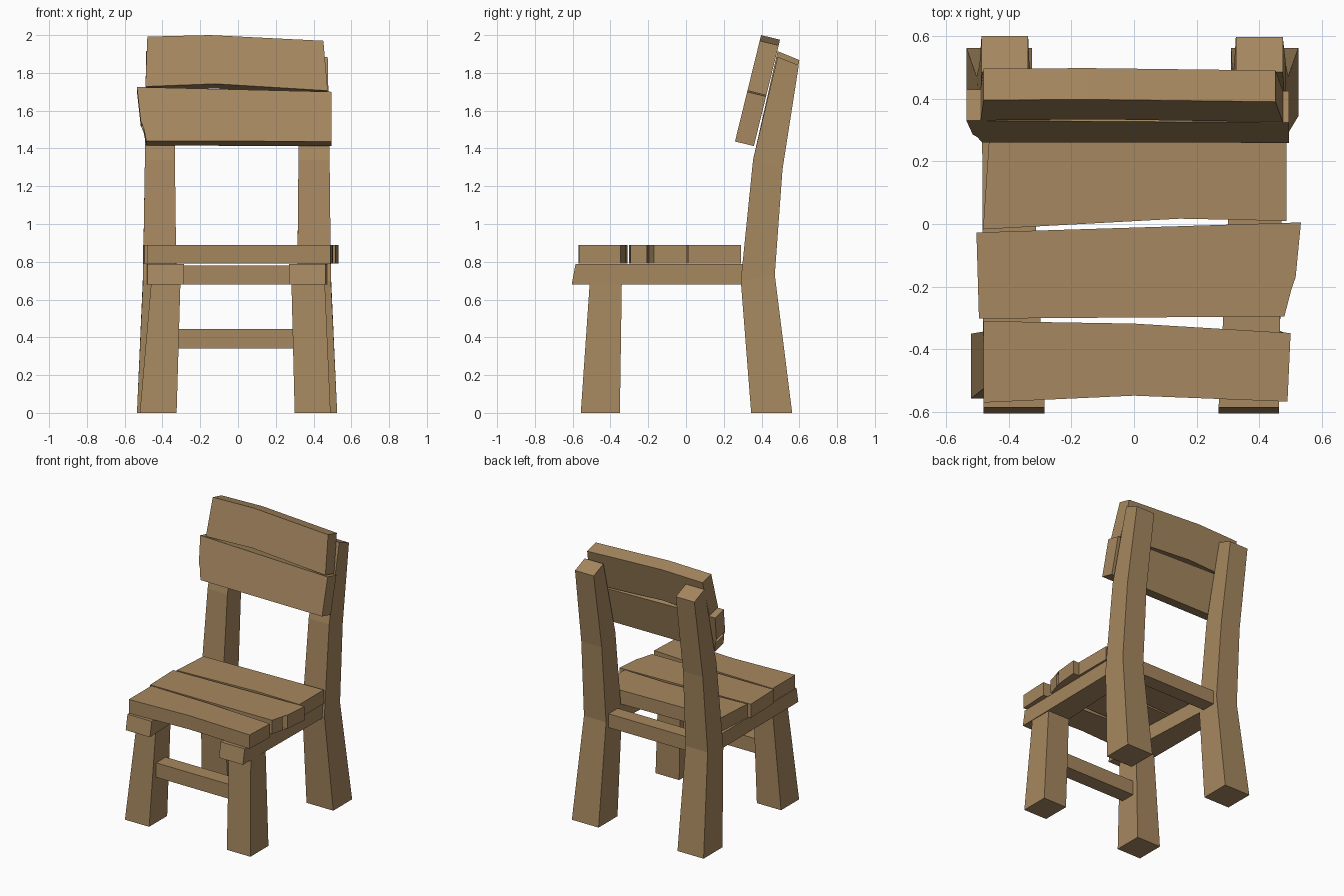
import bpy, bmesh, math
from mathutils import Vector

if "Cube" in bpy.data.objects:
    bpy.data.objects.remove(bpy.data.objects["Cube"])

wood = bpy.data.materials.new("brown wood")
wood.diffuse_color = (0.38, 0.245, 0.115, 1)
wood.use_nodes = True
wood.node_tree.nodes["Principled BSDF"].inputs["Base Color"].default_value = wood.diffuse_color


def loft(name, rings):
    """Solid through a list of equal-length point rings, capped at both ends."""
    bm = bmesh.new()
    vs = [[bm.verts.new(p) for p in r] for r in rings]
    n = len(rings[0])
    for a, b in zip(vs, vs[1:]):
        for i in range(n):
            j = (i + 1) % n
            bm.faces.new((a[i], a[j], b[j], b[i]))
    caps = [bm.faces.new(vs[0]), bm.faces.new(vs[-1])]
    bmesh.ops.triangulate(bm, faces=[c for c in caps if len(c.verts) > 4])
    bmesh.ops.recalc_face_normals(bm, faces=bm.faces)
    me = bpy.data.meshes.new(name)
    bm.to_mesh(me)
    bm.free()
    me.materials.append(wood)
    ob = bpy.data.objects.new(name, me)
    bpy.context.collection.objects.link(ob)
    return ob


def leg_ring(x0, x1, y0, y1, z0, z1=None):
    """Leg section; z0 is the front edge height, z1 the back edge height."""
    z1 = z0 if z1 is None else z1
    return [(x0, y0, z0), (x1, y0, z0), (x1, y1, z1), (x0, y1, z1)]


def rail_ring(x0, x1, yb, yt):
    """Side rail section, with slanted end from bottom to top."""
    return [(x0, yb, 0.68), (x1, yb, 0.68), (x1, yt, 0.788), (x0, yt, 0.788)]


# front legs
for side, b, t in (("left", (-0.52, -0.325), (-0.46, -0.305)),
                   ("right", (0.30, 0.49), (0.283, 0.46))):
    loft("front_leg_" + side, [leg_ring(*b, -0.557, -0.35, 0),
                               leg_ring(*t, -0.51, -0.34, 0.685)])

# bent back legs
for side, xs, top in (
        ("left", ((-0.535, -0.325), (-0.503, -0.326), (-0.493, -0.334), (-0.487, -0.338)),
         (0.485, 0.60, 1.915, 1.868)),
        ("right", ((0.31, 0.525), (0.314, 0.492), (0.32, 0.485), (0.325, 0.475)),
         (0.485, 0.597, 1.885, 1.84))):
    loft("back_leg_" + side, [leg_ring(*xs[0], 0.345, 0.562, 0),
                              leg_ring(*xs[1], 0.29, 0.47, 0.70, 0.73),
                              leg_ring(*xs[2], 0.355, 0.511, 1.34, 1.29),
                              leg_ring(*xs[3], *top)])

# side rails under the seat
loft("side_rail_left", [rail_ring(-0.48, -0.285, -0.605, -0.585),
                        rail_ring(-0.485, -0.33, 0.33, 0.33)])
loft("side_rail_right", [rail_ring(0.27, 0.463, -0.605, -0.585),
                         rail_ring(0.317, 0.475, 0.33, 0.33)])

# cross bars
loft("front_stretcher", [leg_ring(-0.36, 0.34, -0.495, -0.385, z) for z in (0.34, 0.445)])
loft("back_rail", [leg_ring(-0.36, 0.36, 0.335, 0.44, z) for z in (0.68, 0.78)])

# seat planks, outlines in x, y
seat_planks = {
    "seat_plank_front": [(-0.48, -0.57), (0, -0.548), (0.49, -0.567),
                         (0.50, -0.348), (0, -0.318), (-0.48, -0.31)],
    "seat_plank_middle": [(-0.495, -0.302), (0.48, -0.295), (0.503, -0.207), (0.35, -0.197),
                          (0.516, -0.17), (0.533, 0.005), (-0.503, -0.027)],
    "seat_plank_back": [(-0.482, -0.017), (0.146, 0.017), (0.487, 0.01),
                        (0.487, 0.29), (-0.463, 0.264)],
}
for name, pts in seat_planks.items():
    loft(name, [[(x, y, z) for x, y in pts] for z in (0.79, 0.89)])

# leaning backrest planks, front outlines in x, z
back_planks = {
    "backrest_plank_lower": [(-0.535, 1.725), (-0.515, 1.545), (-0.36, 1.533), (-0.50, 1.51),
                             (-0.485, 1.44), (0.495, 1.437), (0.495, 1.70)],
    "backrest_plank_upper": [(-0.48, 1.992), (-0.49, 1.728), (-0.12, 1.742),
                             (0.475, 1.706), (0.452, 1.97), (-0.15, 2.0)],
}
lean = math.radians(13.8)
through = Vector((0, math.cos(lean), -math.sin(lean))) * 0.103
for name, pts in back_planks.items():
    front = [Vector((x, 0.26 + (z - 1.44) * math.tan(lean), z)) for x, z in pts]
    loft(name, [front, [p + through for p in front]])
